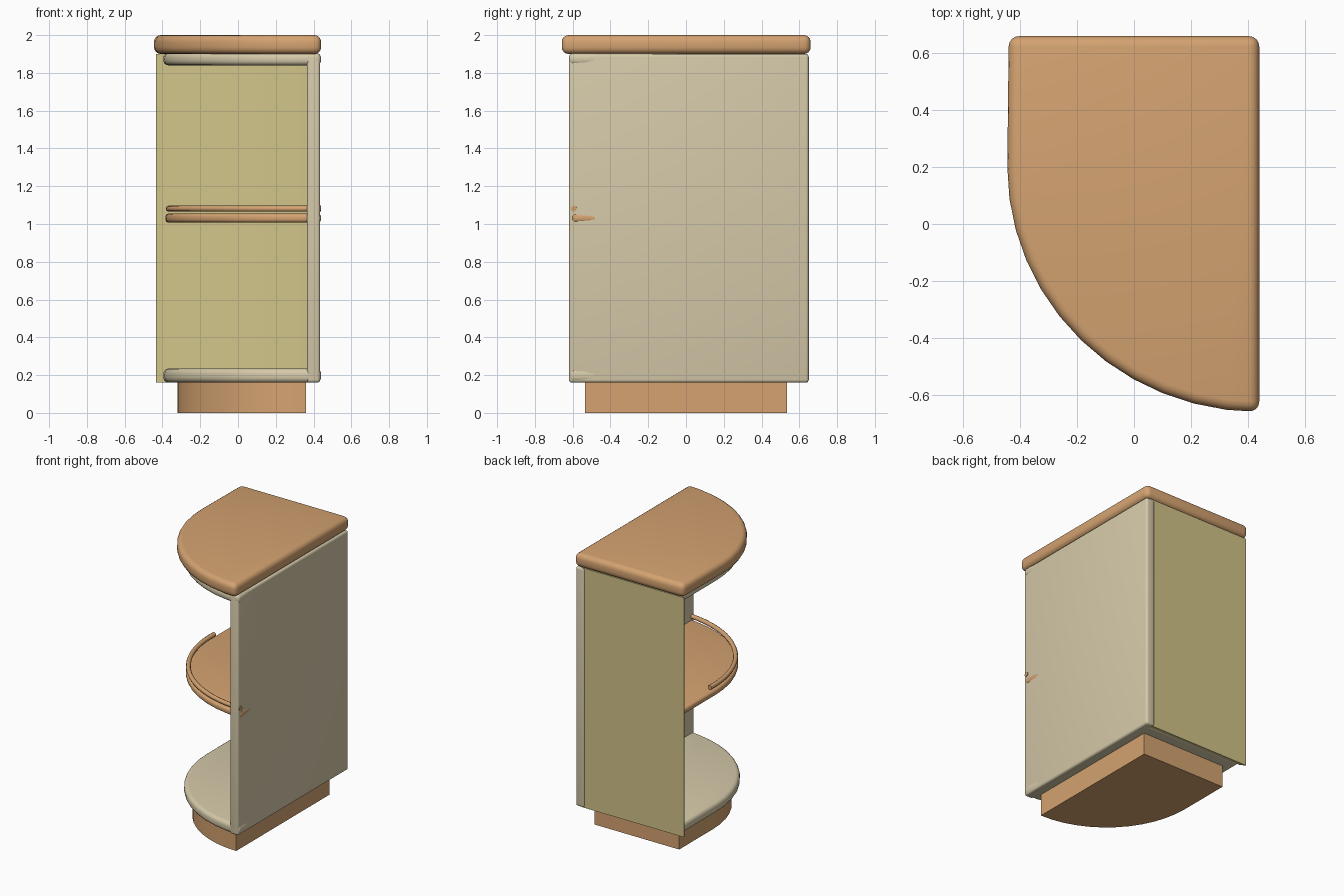
import bpy, bmesh, math

if "Cube" in bpy.data.objects:
    bpy.data.objects.remove(bpy.data.objects["Cube"])


def material(name, rgb):
    m = bpy.data.materials.new(name)
    m.diffuse_color = (*rgb, 1)
    m.use_nodes = True
    m.node_tree.nodes["Principled BSDF"].inputs["Base Color"].default_value = m.diffuse_color
    return m


wood = material("warm_wood", (0.66, 0.365, 0.165))
cream = material("cream_board", (0.67, 0.59, 0.40))
olive = material("olive_back", (0.64, 0.55, 0.25))


def arc(left, front, right, cy, n=12):
    """Quarter ellipse from the left side round to the front right corner."""
    return [(right - (right - left) * math.cos(math.pi / 2 * i / n),
             cy - (cy - front) * math.sin(math.pi / 2 * i / n)) for i in range(n + 1)]


def slab(name, outline, z0, z1, mat, bevel=0.0, segments=4):
    """Extrude an outline upward and round its sharp edges."""
    bm = bmesh.new()
    face = bm.faces.new([bm.verts.new((x, y, z0)) for x, y in outline])
    top = bmesh.ops.extrude_face_region(bm, geom=[face])["geom"]
    for v in top:
        if isinstance(v, bmesh.types.BMVert):
            v.co.z = z1
    bmesh.ops.recalc_face_normals(bm, faces=bm.faces)
    if bevel:
        sharp = [e for e in bm.edges if e.calc_face_angle(0) > 0.5]
        bmesh.ops.bevel(bm, geom=sharp, offset=bevel, segments=segments,
                        profile=0.5, affect='EDGES', clamp_overlap=True)
    for f in bm.faces:
        f.smooth = True
    for e in bm.edges:
        e.smooth = e.calc_face_angle(0) < 0.6
    me = bpy.data.meshes.new(name)
    bm.to_mesh(me)
    bm.free()
    me.materials.append(mat)
    ob = bpy.data.objects.new(name, me)
    bpy.context.collection.objects.link(ob)
    return ob


def box(x0, x1, y0, y1):
    return [(x0, y0), (x1, y0), (x1, y1), (x0, y1)]


# Plinth and worktop
slab("plinth", arc(-0.32, -0.535, 0.36, 0.145) + [(0.36, 0.535), (-0.32, 0.535)],
     0, 0.17, wood)
slab("worktop", arc(-0.445, -0.66, 0.44, 0.2) + [(0.44, 0.66), (-0.44, 0.66)],
     1.9, 2.0, wood, 0.036)

# Side and back boards
slab("side_panel", box(0.365, 0.435, -0.62, 0.65), 0.16, 1.9, cream, 0.016)
slab("back_panel", [(-0.433, 0.638), (-0.395, 0.618), (0.39, 0.618), (0.39, 0.642),
                    (-0.433, 0.642)], 0.16, 1.9, olive)

# Shelves, whose front corners just show through the side board
for name, left, front, z0, z1, mat, bev in (
        ("bottom_shelf", -0.395, -0.622, 0.16, 0.235, cream, 0.028),
        ("top_shelf", -0.395, -0.622, 1.84, 1.905, cream, 0.026),
        ("middle_shelf", -0.385, -0.606, 1.008, 1.055, wood, 0.018)):
    slab(name, arc(left, front, 0.441, 0.2) + [(0.432, -0.42), (0.41, 0.63), (left, 0.63)],
         z0, z1, mat, bev)

# Rail along the middle shelf edge
pts = [(-0.366, 0.25)] + arc(-0.366, -0.594, 0.44, 0.2, 20)
cu = bpy.data.curves.new("shelf_rail", 'CURVE')
cu.dimensions = '3D'
cu.bevel_depth = 0.016
cu.bevel_resolution = 2
cu.use_fill_caps = True
sp = cu.splines.new('POLY')
sp.points.add(len(pts) - 1)
for p, (x, y) in zip(sp.points, pts):
    p.co = (x, y, 1.081, 1)
sp.use_smooth = True
cu.materials.append(wood)
bpy.context.collection.objects.link(bpy.data.objects.new("shelf_rail", cu))
